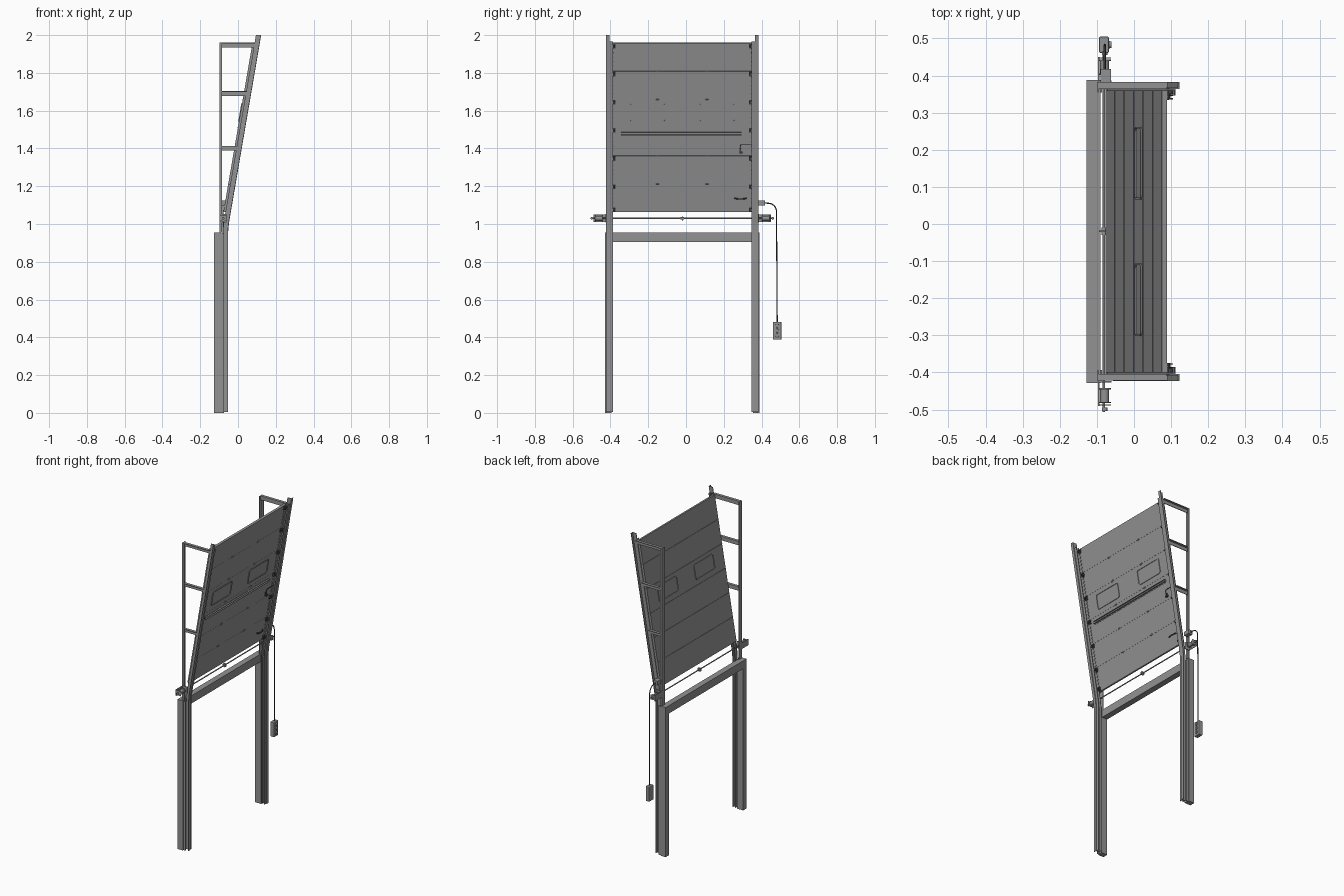
import bpy, bmesh, math
from mathutils import Matrix, Vector

if "Cube" in bpy.data.objects:
    bpy.data.objects.remove(bpy.data.objects["Cube"])

YC = -0.02                      # middle of the doorway
TILT = math.radians(9.75)
DOOR = Matrix.Translation((-0.077, YC, 1.065)) @ Matrix.Rotation(TILT, 4, 'Y')
I = Matrix.Identity(4)
SIDES = ((-1, "left"), (1, "right"))


def paint(name, v):
    m = bpy.data.materials.new(name)
    m.diffuse_color = (v, v, v, 1)
    m.use_nodes = True
    m.node_tree.nodes["Principled BSDF"].inputs["Base Color"].default_value = m.diffuse_color
    return m


STEEL = paint("dark_steel", 0.29)
BLACK = paint("black_fittings", 0.06)


def finish(name, bm, mat=I, smooth=False, col=STEEL):
    bm.transform(mat)
    bmesh.ops.recalc_face_normals(bm, faces=bm.faces)
    me = bpy.data.meshes.new(name)
    bm.to_mesh(me)
    bm.free()
    me.materials.append(col)
    ob = bpy.data.objects.new(name, me)
    bpy.context.collection.objects.link(ob)
    if smooth:
        bpy.ops.object.select_all(action='DESELECT')
        ob.select_set(True)
        bpy.context.view_layer.objects.active = ob
        bpy.ops.object.shade_smooth_by_angle()
    return ob


def boxes(name, items, mat=I, col=STEEL):
    bm = bmesh.new()
    for it in items:
        c = [(a + b) / 2 for a, b in it]
        s = [abs(b - a) for a, b in it]
        bmesh.ops.create_cube(bm, size=1, matrix=Matrix.Translation(c) @ Matrix.Diagonal((*s, 1)))
    return finish(name, bm, mat, col=col)


def rods(name, items, mat=I, seg=20, col=STEEL):
    """Cylinders along y: (x, z, y0, y1, radius)."""
    bm = bmesh.new()
    for x, z, y0, y1, r in items:
        m = Matrix.Translation((x, (y0 + y1) / 2, z)) @ Matrix.Rotation(math.pi / 2, 4, 'X')
        bmesh.ops.create_cone(bm, cap_ends=True, segments=seg, radius1=r, radius2=r,
                              depth=abs(y1 - y0), matrix=m)
    return finish(name, bm, mat, True, col)


def sweep(name, profile, path):
    """Sweep a closed (offset, y) profile along an x-z path."""
    bm = bmesh.new()
    rings = []
    for i, p in enumerate(path):
        a, b = path[max(i - 1, 0)], path[min(i + 1, len(path) - 1)]
        t = Vector((b[0] - a[0], b[1] - a[1])).normalized()
        if i == len(path) - 1:
            t = Vector((0.0, 1.0))      # level cut at the top
        rings.append([bm.verts.new((p[0] + u * t.y, y, p[1] - u * t.x)) for u, y in profile])
    n = len(profile)
    for r, q in zip(rings, rings[1:]):
        for k in range(n):
            bm.faces.new((r[k], r[(k + 1) % n], q[(k + 1) % n], q[k]))
    bm.faces.new(rings[0])
    bm.faces.new(rings[-1])
    return finish(name, bm)


def tube(name, pts, r, mat=I):
    cu = bpy.data.curves.new(name, 'CURVE')
    cu.dimensions = '3D'
    cu.bevel_depth = r
    cu.bevel_resolution = 2
    cu.use_fill_caps = True
    cu.materials.append(BLACK)
    sp = cu.splines.new('POLY')
    sp.points.add(len(pts) - 1)
    for p, c in zip(sp.points, pts):
        p.co = (*(mat @ Vector(c)), 1)
    ob = bpy.data.objects.new(name, cu)
    bpy.context.collection.objects.link(ob)
    return ob


def window_frame(name, x, cy, cz, hw, hh, t=0.005, r=0.014):
    """Rounded rectangular ring in the door plane."""
    bm = bmesh.new()

    def loop(d, xx):
        out = []
        for k, (sy, sz) in enumerate(((1, 1), (-1, 1), (-1, -1), (1, -1))):
            for j in range(5):
                a = math.pi / 2 * (k + j / 4)
                out.append(bm.verts.new((xx, cy + sy * (hw - r) + (r - d) * math.cos(a),
                                         cz + sz * (hh - r) + (r - d) * math.sin(a))))
        return out
    L = [loop(0, x[0]), loop(0, x[1]), loop(t, x[1]), loop(t, x[0])]
    for a, b in zip(L, L[1:] + L[:1]):
        for k in range(20):
            bm.faces.new((a[k], a[(k + 1) % 20], b[(k + 1) % 20], b[k]))
    return finish(name, bm, DOOR)


# wall frame: lintel and jambs
boxes("lintel", [((-0.128, -0.09), (YC - 0.408, YC + 0.408), (0.905, 0.955))])
tx = lambda z: -0.064 + (z - 1.0) * math.tan(TILT)      # tilted track centre line
path = [(-0.067, 0.005), (-0.067, 0.94), (-0.0665, 0.97), (tx(1.01), 1.01), (tx(1.05), 1.05)]

for s, side in SIDES:
    Y = lambda d: YC + s * d
    boxes(side + "_jamb", [((-0.128, -0.09), (Y(0.374), Y(0.408)), (0, 0.905))])
    # angle that fixes the lower track to the jamb
    boxes(side + "_wall_angle", [((-0.09, -0.086), (Y(0.374), Y(0.402)), (0, 0.95)),
                                 ((-0.088, -0.074), (Y(0.398), Y(0.402)), (0, 0.95))])
    # roller track: channel opening towards the door
    prof = [(-0.010, 0.366), (-0.010, 0.384), (0.010, 0.384), (0.010, 0.366),
            (0.0075, 0.366), (0.0075, 0.381), (-0.0075, 0.381), (-0.0075, 0.366)]
    sweep(side + "_roller_track", [(u, Y(d)) for u, d in prof], path + [(tx(1.965), 1.965)])
    # outer rail, L-shaped, stiffening the track
    prof = [(-0.013, 0.384), (0.015, 0.384), (0.015, 0.403), (0.011, 0.403), (0.011, 0.388),
            (-0.013, 0.388)]
    sweep(side + "_outer_rail", [(u, Y(d)) for u, d in prof], path + [(tx(2.0), 2.0)])
    # rear upright angle
    boxes(side + "_rear_upright", [((-0.099, -0.095), (Y(0.374), Y(0.403)), (0.955, 1.96)),
                                   ((-0.099, -0.086), (Y(0.399), Y(0.403)), (0.955, 1.96))])
    # horizontal struts between upright and rail
    for i, z in enumerate((1.40, 1.69, 1.947)):
        x1 = tx(z) - 0.008
        boxes(f"{side}_strut_{i + 1}", [((-0.095, x1), (Y(0.384), Y(0.388)), (z - 0.012, z + 0.012)),
                                        ((-0.095, x1), (Y(0.384), Y(0.402)), (z + 0.009, z + 0.013))])
    # bearing bracket, drum and its flanges
    boxes(side + "_bearing_bracket", [((-0.097, -0.06), (Y(0.403), Y(0.407)), (1.008, 1.052)),
                                      ((-0.097, -0.093), (Y(0.403), Y(0.47)), (1.01, 1.05)),
                                      ((-0.095, -0.062), (Y(0.466), Y(0.469)), (1.015, 1.045))])
    rods(side + "_cable_drum", [(-0.079, 1.03, Y(0.425), Y(0.46), 0.012),
                                (-0.079, 1.03, Y(0.422), Y(0.426), 0.017),
                                (-0.079, 1.03, Y(0.459), Y(0.463), 0.017),
                                (-0.079, 1.03, Y(0.475), Y(0.484), 0.007)])

# torsion shaft with middle coupler
rods("torsion_shaft", [(-0.081, 1.03, YC - 0.486, YC + 0.486, 0.0035)])
rods("shaft_coupler", [(-0.081, 1.03, YC - 0.010, YC + 0.010, 0.006),
                       (-0.081, 1.03, YC - 0.002, YC + 0.002, 0.013)])

# sectional door, built flat and tilted into place; each section has a lip on the wall side
H, T, N = 0.908 / 6, 0.013, 6
for i in range(N):
    boxes(f"door_section_{i + 1}", [((0, T), (-0.38, 0.38), (i * H + 0.0003, (i + 1) * H - 0.0003)),
                                    ((-0.0015, 0.001), (-0.38, 0.38), ((i + 1) * H - 0.004, (i + 1) * H - 0.0003))],
          DOOR)
    boxes(f"end_stiles_{i + 1}", [((T, T + 0.0015), (s * 0.362, s * 0.38), (i * H + 0.002, (i + 1) * H - 0.002))
                                  for s in (-1, 1)], DOOR)
    # bolt heads down the end stiles
    boxes(f"stile_bolts_{i + 1}", [((T, T + 0.003), (s * 0.3645 - 0.0015, s * 0.3645 + 0.0015),
                                    ((i + f) * H - 0.0015, (i + f) * H + 0.0015))
                                   for s in (-1, 1) for f in (0.2, 0.35, 0.5, 0.65, 0.8)], DOOR, BLACK)

# hinges and rollers at the section joints
roller_w = [0.014] + [i * H for i in range(1, N)] + [N * H - 0.016]
for i, w in enumerate(roller_w):
    w2 = w - 0.014 if 0 < i < N else w
    boxes(f"side_hinges_{i + 1}", [((T, T + 0.006), (s * 0.354, s * 0.372), (w2 - 0.012, w2 + 0.012))
                                   for s in (-1, 1)]
          + [((T, T + 0.017), (s * q, s * (q + 0.003)), (w2 - 0.006, w2 + 0.006))
             for s in (-1, 1) for q in (0.356, 0.365)], DOOR, BLACK)
    rods(f"rollers_{i + 1}", [r for s in (-1, 1) for r in
                              ((0.023, w2, s * 0.355, s * 0.375, 0.002), (0.023, w2, s * 0.370, s * 0.380, 0.0065))],
         DOOR, 14, BLACK)
    if 0 < i < N:
        boxes(f"middle_hinges_{i}", [((T, T + 0.002), (y - 0.007, y + 0.007), (w - 0.006, w + 0.006))
                                     for y in (-0.13, 0.13)], DOOR)
        rods(f"middle_hinge_pins_{i}", [(T + 0.002, w, y - 0.008, y + 0.008, 0.002) for y in (-0.13, 0.13)], DOOR, 10)

# windows in the fourth section
for k, cy in enumerate((-0.184, 0.184)):
    window_frame(f"window_frame_{k + 1}", (-0.004, T + 0.004), cy, 3.52 * H, 0.098, 0.048)

# stiffening bar under the windows
wb = 2.78 * H
boxes("stiffening_bar", [((T, T + 0.002), (-0.325, 0.315), (wb - 0.011, wb + 0.011)),
                         ((T, T + 0.010), (-0.325, 0.315), (wb + 0.006, wb + 0.009)),
                         ((T, T + 0.010), (-0.325, 0.315), (wb - 0.007, wb - 0.004))], DOOR)

# side lock lever and lifting handle
boxes("side_lock", [((T, T + 0.004), (0.303, 0.312), (2.10 * H, 2.27 * H)),
                    ((T, T + 0.012), (0.303, 0.318), (2.10 * H, 2.16 * H))], DOOR, BLACK)
tube("lock_rod", [(T + 0.006, 0.307, 2.14 * H), (T + 0.006, 0.307, 2.36 * H), (T + 0.006, 0.312, 2.40 * H),
                  (T + 0.006, 0.375, 2.40 * H)], 0.0022, DOOR)
tube("lifting_handle", [(T + 0.012 * math.sin(math.pi * k / 10), 0.308 - 0.03 * math.cos(math.pi * k / 10),
                         0.5 * H - 0.003 * math.sin(math.pi * k / 10)) for k in range(11)], 0.0035, DOOR)

# junction box, hanging cable and push-button control
boxes("junction_box", [((-0.09, -0.062), (0.378, 0.418), (1.098, 1.124))])
arc = [(-0.079, 0.435 + 0.044 * math.sin(a), 1.066 + 0.044 * math.cos(a))
       for a in (math.pi / 2 * k / 8 for k in range(9))]
tube("control_cable", [(-0.079, 0.41, 1.111)] + arc + [(-0.079, 0.483, 0.48)], 0.003)
ctl = boxes("control_box", [((-0.094, -0.068), (0.461, 0.505), (0.388, 0.482))])
b = ctl.modifiers.new("edge", 'BEVEL')
b.width, b.segments = 0.003, 2
bm = bmesh.new()
for z in (0.41, 0.436, 0.462):
    bmesh.ops.create_cone(bm, cap_ends=True, segments=20, radius1=0.010, radius2=0.009, depth=0.008,
                          matrix=Matrix.Translation((-0.065, 0.483, z)) @ Matrix.Rotation(math.pi / 2, 4, 'Y'))
finish("control_buttons", bm, smooth=True)
